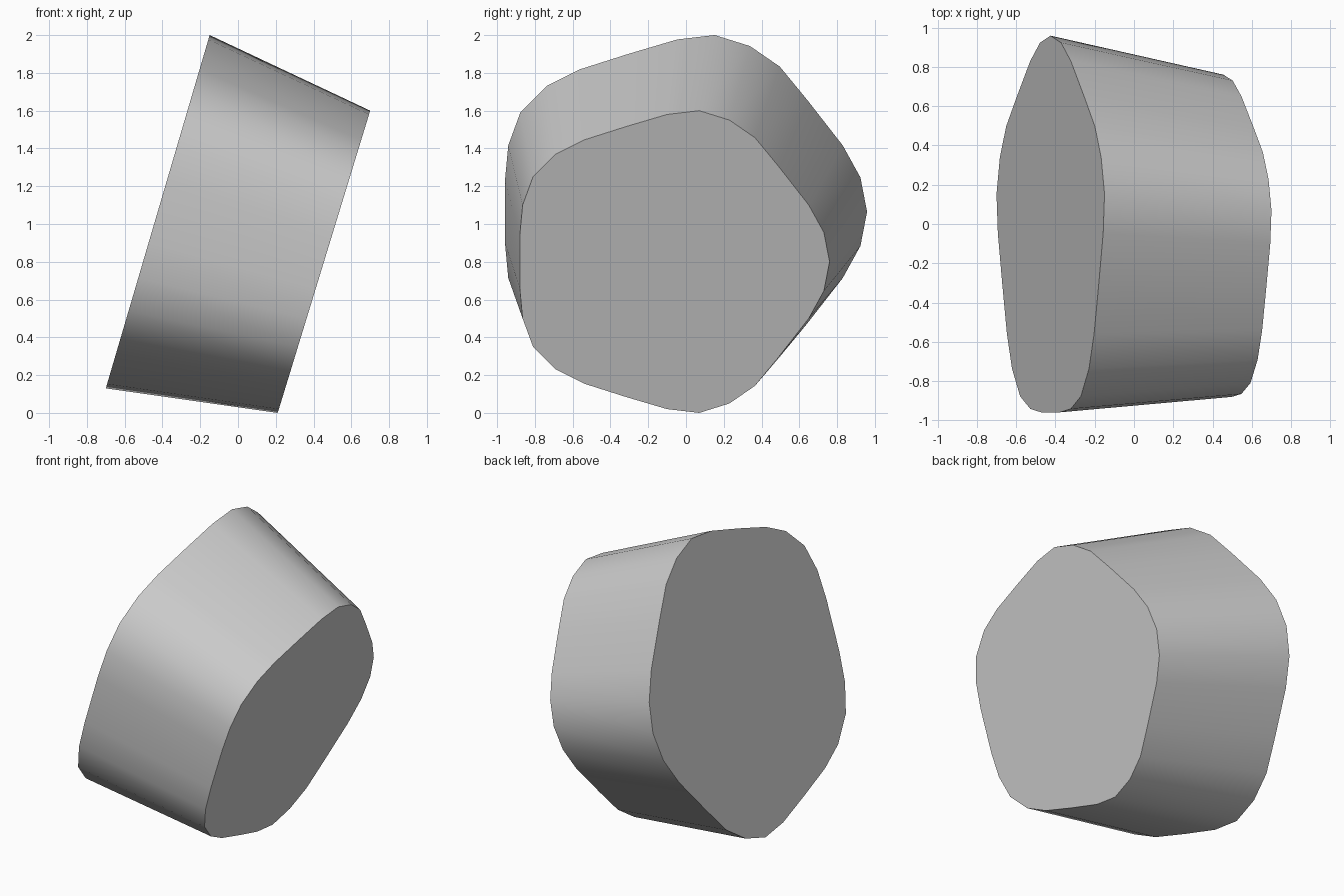
import bpy, bmesh, math

cube = bpy.data.objects.get("Cube")
if cube:
    bpy.data.objects.remove(cube, do_unlink=True)

# Plain grey material
grey = bpy.data.materials.new("light_grey")
grey.use_nodes = True
colour = (0.6, 0.6, 0.6, 1)
grey.diffuse_color = colour
grey.node_tree.nodes["Principled BSDF"].inputs["Base Color"].default_value = colour

# Upper half of the rounded pentagon: (depth, height above its middle)
half = [(0.82, 0), (0.79, 0.155), (0.71, 0.30), (0.55, 0.505), (0.425, 0.657),
        (0.29, 0.75), (0.13, 0.80), (-0.04, 0.78), (-0.26, 0.715),
        (-0.48, 0.645), (-0.63, 0.57), (-0.75, 0.45), (-0.805, 0.30), (-0.82, 0.14)]
outline = half + [(y, -z) for y, z in reversed(half[1:])]


def ring(bm, centre, scale, lean):
    """Scaled outline on a plane leaning along x."""
    cx, cy, cz = centre
    return [bm.verts.new((cx + lean * z * scale, cy + y * scale, cz + z * scale))
            for y, z in outline]


# Tapered, leaning block lofted between two end caps
bm = bmesh.new()
large = ring(bm, (-0.425, 0, 1.065), 1.169, 0.294)
small = ring(bm, (0.455, -0.06, 0.80), 1.0, 0.306)
for i in range(len(outline)):
    j = (i + 1) % len(outline)
    bm.faces.new((large[i], large[j], small[j], small[i]))
bm.faces.new(large)
bm.faces.new(small)
bmesh.ops.recalc_face_normals(bm, faces=bm.faces)
mesh = bpy.data.meshes.new("tapered_block")
bm.to_mesh(mesh)
bm.free()
mesh.materials.append(grey)
block = bpy.data.objects.new("tapered_block", mesh)
bpy.context.collection.objects.link(block)

# Smooth sides, crisp cap edges
bpy.ops.object.select_all(action="DESELECT")
block.select_set(True)
bpy.context.view_layer.objects.active = block
bpy.ops.object.shade_smooth_by_angle(angle=math.radians(35))
